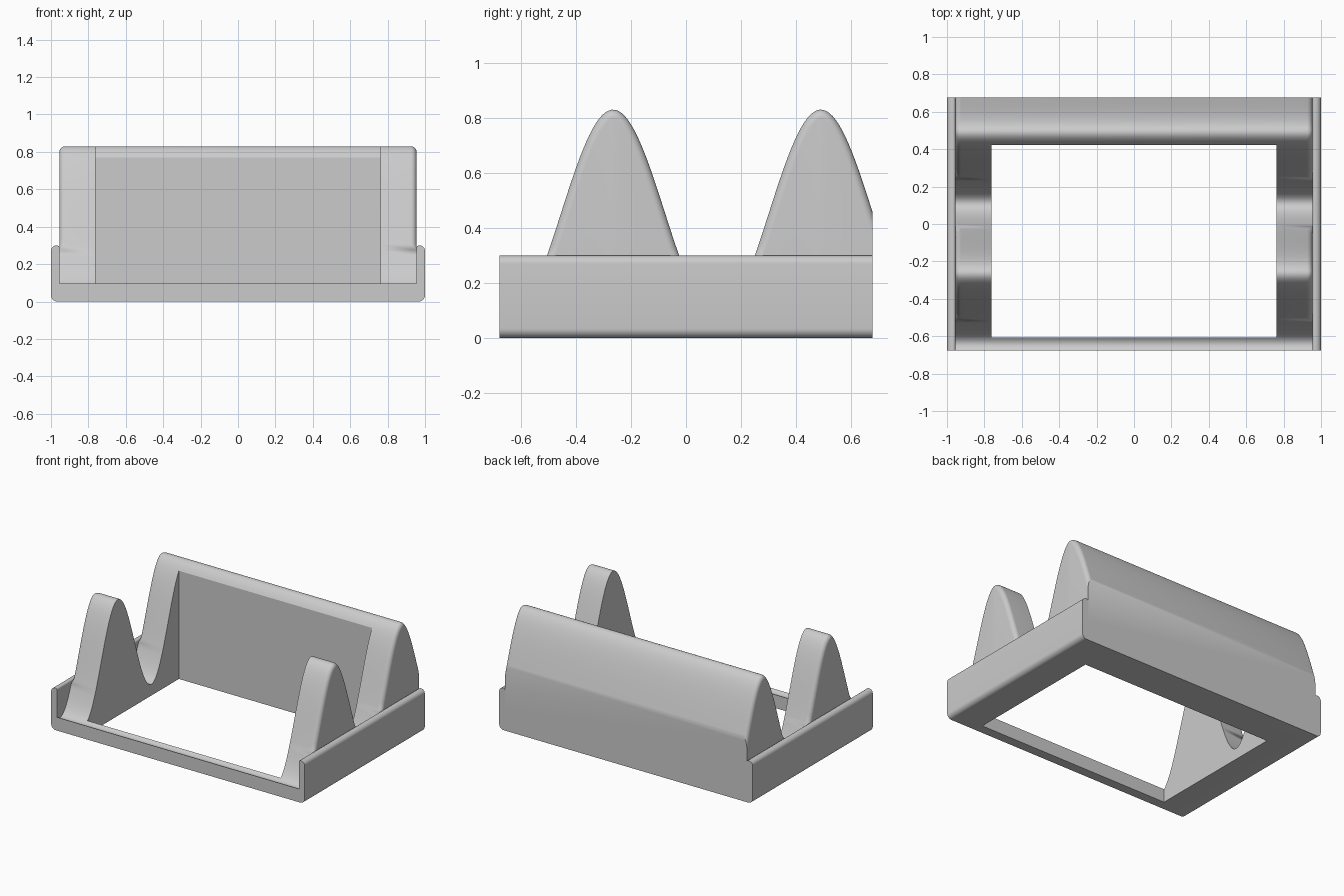
import bpy, bmesh
from math import sin, cos, pi, hypot, radians

if "Cube" in bpy.data.objects:
    bpy.data.objects.remove(bpy.data.objects["Cube"], do_unlink=True)

DEPTH = 0.677          # half depth of the tray
INNER = 0.955          # inner face of the side walls
WALL_TOP = 0.30
FLOOR = 0.04
PEAK_Y, PERIOD, PEAK_Z, AMP = -0.265, 0.755, 0.83, 0.375
FILLET = 0.03

grey = bpy.data.materials.new("plain grey")
grey.use_nodes = True
colour = (0.6, 0.6, 0.6, 1)
grey.diffuse_color = colour
grey.node_tree.nodes["Principled BSDF"].inputs["Base Color"].default_value = colour


def make_object(name, bm):
    bmesh.ops.recalc_face_normals(bm, faces=bm.faces)
    mesh = bpy.data.meshes.new(name)
    bm.to_mesh(mesh)
    bm.free()
    mesh.materials.append(grey)
    obj = bpy.data.objects.new(name, mesh)
    bpy.context.collection.objects.link(obj)
    return obj


def loft(rings):
    """Closed solid through a list of matching rings of points."""
    bm = bmesh.new()
    rows = [[bm.verts.new(p) for p in ring] for ring in rings]
    n = len(rows[0])
    for a, b in zip(rows, rows[1:]):
        for i in range(n):
            j = (i + 1) % n
            bm.faces.new((a[i], a[j], b[j], b[i]))
    bm.faces.new(rows[0])
    bm.faces.new(rows[-1])
    return bm


def arc(cx, cz, r, start, end, steps=8):
    angles = [radians(start + (end - start) * i / steps) for i in range(steps + 1)]
    return [(cx + r * cos(a), cz + r * sin(a)) for a in angles]


# Tray: channel section with rounded outer corners, run front to back
half = [(0.0, 0.0)] + arc(0.965, 0.035, 0.035, -90, 0)
half += arc(0.97, WALL_TOP - 0.03, 0.03, 0, 90)
half += arc(INNER + 0.012, WALL_TOP - 0.012, 0.012, 90, 180, 4)
half += [(INNER, FLOOR), (0.0, FLOOR)]
section = half + [(-x, z) for x, z in reversed(half[1:-1])]
tray = make_object("tray", loft([[(x, y, z) for x, z in section]
                                 for y in (-DEPTH, DEPTH)]))


# Wave: cosine hills whose ends are rounded above the side walls
def wave_ring(y):
    w = 2 * pi / PERIOD
    phase = w * (y - PEAK_Y)
    z = PEAK_Z - AMP + AMP * cos(phase)
    slope = -AMP * w * sin(phase)
    length = hypot(1, slope)
    r = FILLET if z > WALL_TOP else 0
    side = [(INNER, y, FLOOR)]
    for i in range(9):
        t = pi / 2 * (1 - i / 8)
        drop = r * (1 - cos(t))
        side.append((INNER - r + r * sin(t), y + drop * slope / length,
                     z - drop / length))
    return side + [(-x, yy, zz) for x, yy, zz in reversed(side)]


STEPS = 120
wave_back = 0.72
bm = loft([wave_ring(-DEPTH + (wave_back + DEPTH) * i / STEPS)
           for i in range(STEPS + 1)])
bmesh.ops.remove_doubles(bm, verts=bm.verts, dist=1e-5)
bmesh.ops.bisect_plane(bm, geom=bm.verts[:] + bm.edges[:] + bm.faces[:],
                       plane_co=(0, DEPTH, 0), plane_no=(0, 1, 0), clear_outer=True)
bmesh.ops.holes_fill(bm, edges=[e for e in bm.edges if e.is_boundary], sides=0)
wave = make_object("wave_hills", bm)

# Rectangular opening cut straight through both parts
bm = bmesh.new()
bmesh.ops.create_cube(bm, size=1)
for v in bm.verts:
    v.co = (v.co.x * 1.524, v.co.y * 1.03 - 0.093, v.co.z * 3)
cutter = make_object("opening_cutter", bm)
cutter.hide_render = True

for obj in (tray, wave):
    mod = obj.modifiers.new("opening", "BOOLEAN")
    mod.operation = "DIFFERENCE"
    mod.solver = "EXACT"
    mod.object = cutter
    bpy.ops.object.select_all(action="DESELECT")
    obj.select_set(True)
    bpy.context.view_layer.objects.active = obj
    bpy.ops.object.modifier_apply(modifier=mod.name)
    bpy.ops.object.shade_smooth_by_angle(angle=radians(30))

bpy.data.objects.remove(cutter, do_unlink=True)
